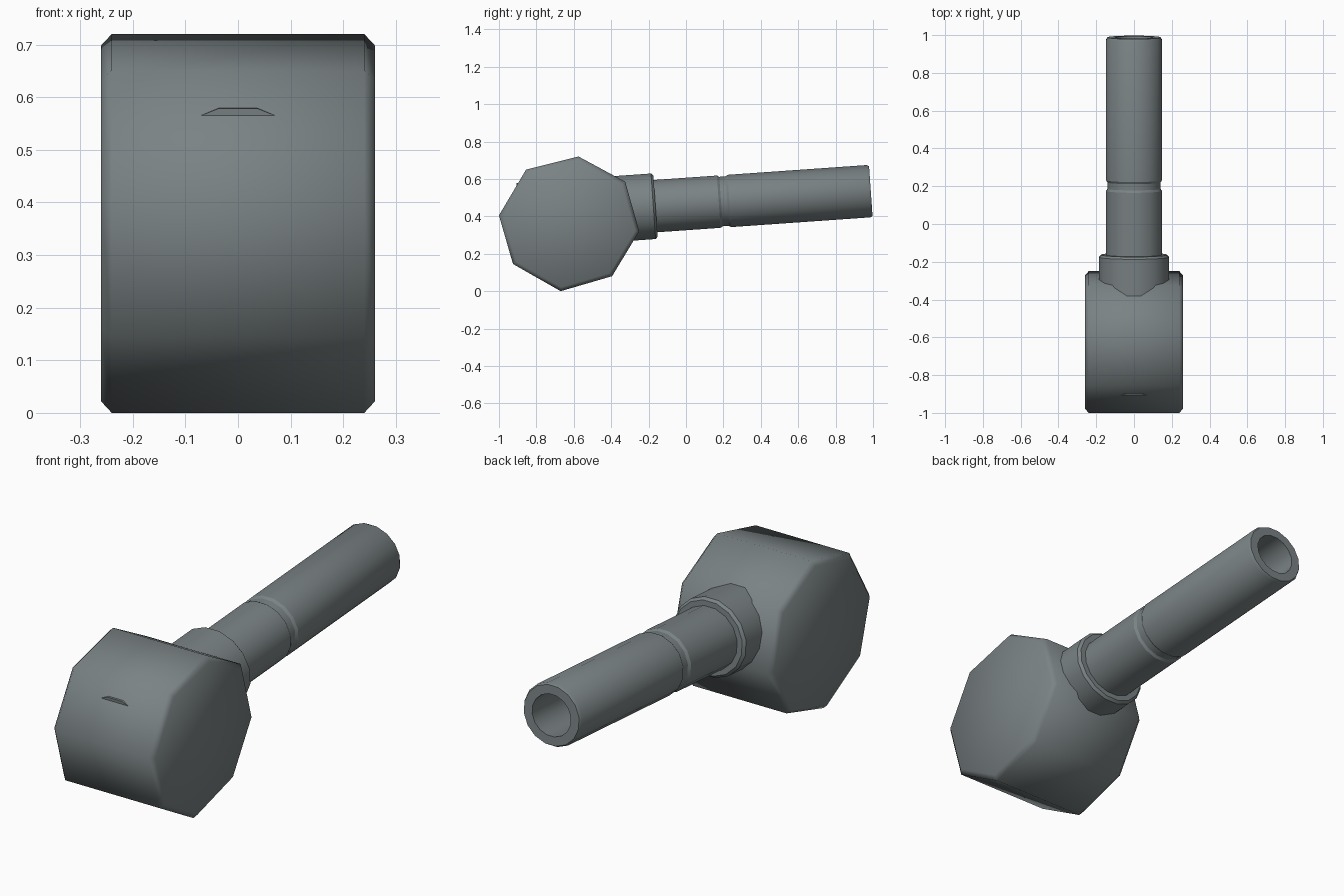
import bpy, bmesh, math

if "Cube" in bpy.data.objects:
    bpy.data.objects.remove(bpy.data.objects["Cube"])

SLOPE = 0.07      # rise of the shaft per unit of y
SQUASH = 0.95     # round sections are slightly flatter in height
SIDES = 16

steel = bpy.data.materials.new("blue_grey_steel")
steel.diffuse_color = (0.195, 0.225, 0.232, 1)
steel.use_nodes = True
steel.node_tree.nodes["Principled BSDF"].inputs["Base Color"].default_value = steel.diffuse_color


def finish(bm, name, angle):
    bmesh.ops.recalc_face_normals(bm, faces=bm.faces)
    mesh = bpy.data.meshes.new(name)
    bm.to_mesh(mesh)
    bm.free()
    mesh.materials.append(steel)
    ob = bpy.data.objects.new(name, mesh)
    bpy.context.collection.objects.link(ob)
    bpy.ops.object.select_all(action='DESELECT')
    ob.select_set(True)
    bpy.context.view_layer.objects.active = ob
    bpy.ops.object.shade_smooth_by_angle(angle=math.radians(angle))
    return ob


def lathe(name, profile):
    """Closed round part on the tilted shaft axis; profile is (y, radius)."""
    bm = bmesh.new()
    rings = []
    for y, r in profile:
        ring = []
        for i in range(SIDES):
            a = 2 * math.pi * (i + 0.5) / SIDES
            h = r * SQUASH * math.sin(a)
            z = 0.466 + SLOPE * y
            ring.append(bm.verts.new((r * math.cos(a), y - h * SLOPE, z + h)))
        rings.append(ring)
    for a, b in zip(rings, rings[1:]):
        for i in range(SIDES):
            j = (i + 1) % SIDES
            bm.faces.new((a[i], a[j], b[j], b[i]))
    bm.faces.new(rings[0])
    bm.faces.new(rings[-1])
    return finish(bm, name, 30)


# Eight-sided head, extruded across x with chamfered ends
outline = [(-0.575, 0.72), (-0.855, 0.65), (-1.0, 0.405), (-0.925, 0.145),
           (-0.67, 0.0), (-0.395, 0.08), (-0.25, 0.32), (-0.325, 0.585)]
cy, cz = -0.625, 0.363
bm = bmesh.new()
rings = []
for x, s in [(-0.26, 0.94), (-0.24, 1), (0.24, 1), (0.26, 0.94)]:
    rings.append([bm.verts.new((x, cy + (y - cy) * s, cz + (z - cz) * s))
                  for y, z in outline])
for a, b in zip(rings, rings[1:]):
    for i in range(8):
        j = (i + 1) % 8
        bm.faces.new((a[i], a[j], b[j], b[i]))
bm.faces.new(rings[0])
bm.faces.new(rings[-1])
finish(bm, "head", 55)

# Collar running through the head
lathe("collar", [(-0.894, 0.188), (-0.175, 0.188), (-0.163, 0.176)])

# Hollow shaft with a shallow groove
lathe("shaft", [(-0.4, 0.15), (0.175, 0.15), (0.187, 0.142), (0.22, 0.142),
                (0.232, 0.15), (0.976, 0.15), (0.988, 0.143),
                (0.988, 0.1), (0.3, 0.1)])
